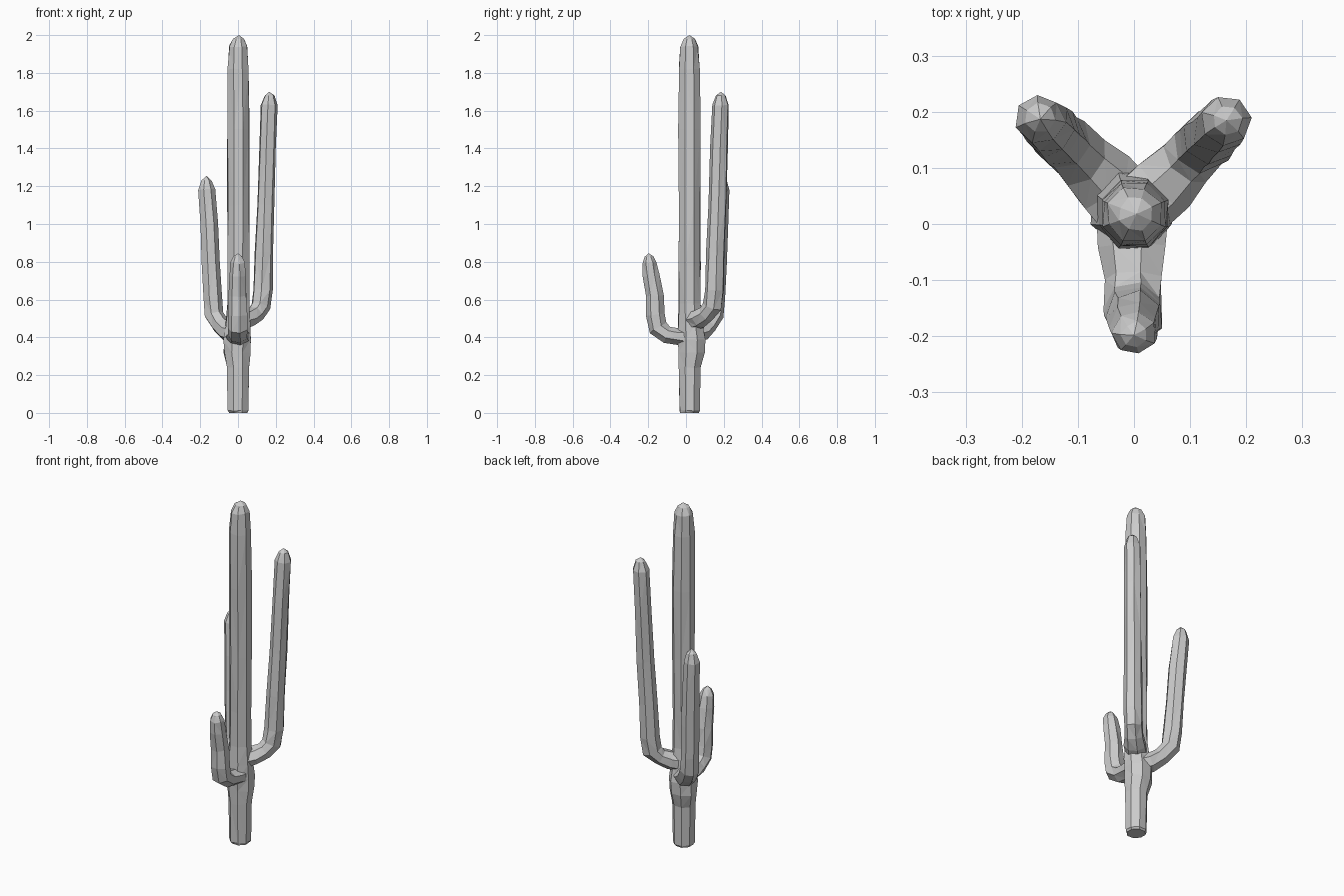
import bpy, bmesh, math, random
from mathutils import Vector

random.seed(4)


def tube(name, rings, tip, side, sides, start_cap=True, jitter=0.003):
    """Low-poly tube: rings are (centre, side radius, other radius), closed by a pointed tip."""
    bm = bmesh.new()
    centres = [Vector(r[0]) for r in rings] + [Vector(tip)]
    side = Vector(side).normalized()
    loops = []
    for i, (c, ra, rb) in enumerate(rings):
        tangent = (centres[i + 1] - centres[max(i - 1, 0)]).normalized()
        if name == "trunk":
            tangent = Vector((0, 0, 1))
        normal = tangent.cross(side).normalized()
        loop = []
        for k in range(sides):
            a = 2 * math.pi * (k + 0.5) / sides
            n = 1 + random.uniform(-jitter, jitter) / ra
            p = centres[i] + (side * ra * math.cos(a) + normal * rb * math.sin(a)) * n
            if 0 < i < len(rings) - 1:
                p += tangent * random.uniform(-1, 1) * jitter
            loop.append(bm.verts.new(p))
        loops.append(loop)
    for lo, hi in zip(loops, loops[1:]):
        for k in range(sides):
            j = (k + 1) % sides
            bm.faces.new((lo[k], lo[j], hi[j], hi[k]))
    apex = bm.verts.new(tip)
    for k in range(sides):
        bm.faces.new((loops[-1][k], loops[-1][(k + 1) % sides], apex))
    if start_cap:
        bm.faces.new(loops[0][::-1])
    bmesh.ops.triangulate(bm, faces=[f for f in bm.faces if len(f.verts) == 4])
    bmesh.ops.recalc_face_normals(bm, faces=bm.faces)
    mesh = bpy.data.meshes.new(name)
    bm.to_mesh(mesh)
    bm.free()
    obj = bpy.data.objects.new(name, mesh)
    bpy.context.collection.objects.link(obj)
    return obj


# Trunk: z, x, y, radius, with a swelling where the arms branch off
trunk = [
    (0.0, 0, 0.02, 0.052), (0.012, 0, 0.02, 0.058), (0.24, 0, 0.02, 0.061),
    (0.32, -0.005, 0.03, 0.075), (0.39, -0.003, 0.03, 0.078),
    (0.47, 0, 0.024, 0.07), (0.58, 0, 0.02, 0.062), (0.78, 0, 0.02, 0.062),
    (1.1, 0.003, 0.019, 0.063), (1.5, 0.002, 0.018, 0.062),
    (1.82, 0, 0.018, 0.058), (1.94, 0, 0.018, 0.050), (1.98, 0.002, 0.018, 0.03),
]
tube("trunk", [((x, y, z), r, r) for z, x, y, r in trunk], (0.005, 0.018, 2.0), (1, 0, 0), 8)


# Arms: path of (distance from trunk axis, z, side radius, other radius)
def arm(name, angle, path, tip):
    d = Vector((math.cos(math.radians(angle)), math.sin(math.radians(angle)), 0))
    base = Vector((0, 0.02, 0))
    at = lambda r, z: base + d * r + Vector((0, 0, z))
    rings = [(at(r, z), a, b) for r, z, a, b in path]
    tube(name, rings, at(*tip), (-d.y, d.x, 0), 7)


arm("tall_back_arm", 45, [
    (0.02, 0.49, 0.062, 0.055), (0.075, 0.50, 0.060, 0.052), (0.13, 0.525, 0.052, 0.047),
    (0.172, 0.565, 0.051, 0.053), (0.185, 0.65, 0.051, 0.053), (0.195, 0.85, 0.050, 0.050),
    (0.207, 1.1, 0.048, 0.049), (0.220, 1.4, 0.046, 0.047),
    (0.232, 1.63, 0.043, 0.044), (0.234, 1.68, 0.026, 0.026)], (0.233, 1.70))

arm("middle_back_arm", 135, [
    (0.02, 0.42, 0.066, 0.055), (0.075, 0.43, 0.062, 0.054), (0.13, 0.465, 0.052, 0.048),
    (0.178, 0.52, 0.050, 0.053), (0.192, 0.61, 0.050, 0.053), (0.205, 0.80, 0.048, 0.050),
    (0.218, 1.0, 0.046, 0.048), (0.236, 1.18, 0.044, 0.045),
    (0.238, 1.23, 0.026, 0.026)], (0.236, 1.255))

arm("short_front_arm", -90, [
    (0.0, 0.40, 0.068, 0.055), (0.06, 0.405, 0.062, 0.045), (0.12, 0.415, 0.054, 0.047),
    (0.17, 0.45, 0.053, 0.053), (0.183, 0.52, 0.053, 0.052), (0.187, 0.62, 0.048, 0.048),
    (0.205, 0.73, 0.044, 0.044), (0.214, 0.795, 0.038, 0.040),
    (0.217, 0.828, 0.022, 0.022)], (0.218, 0.845))
